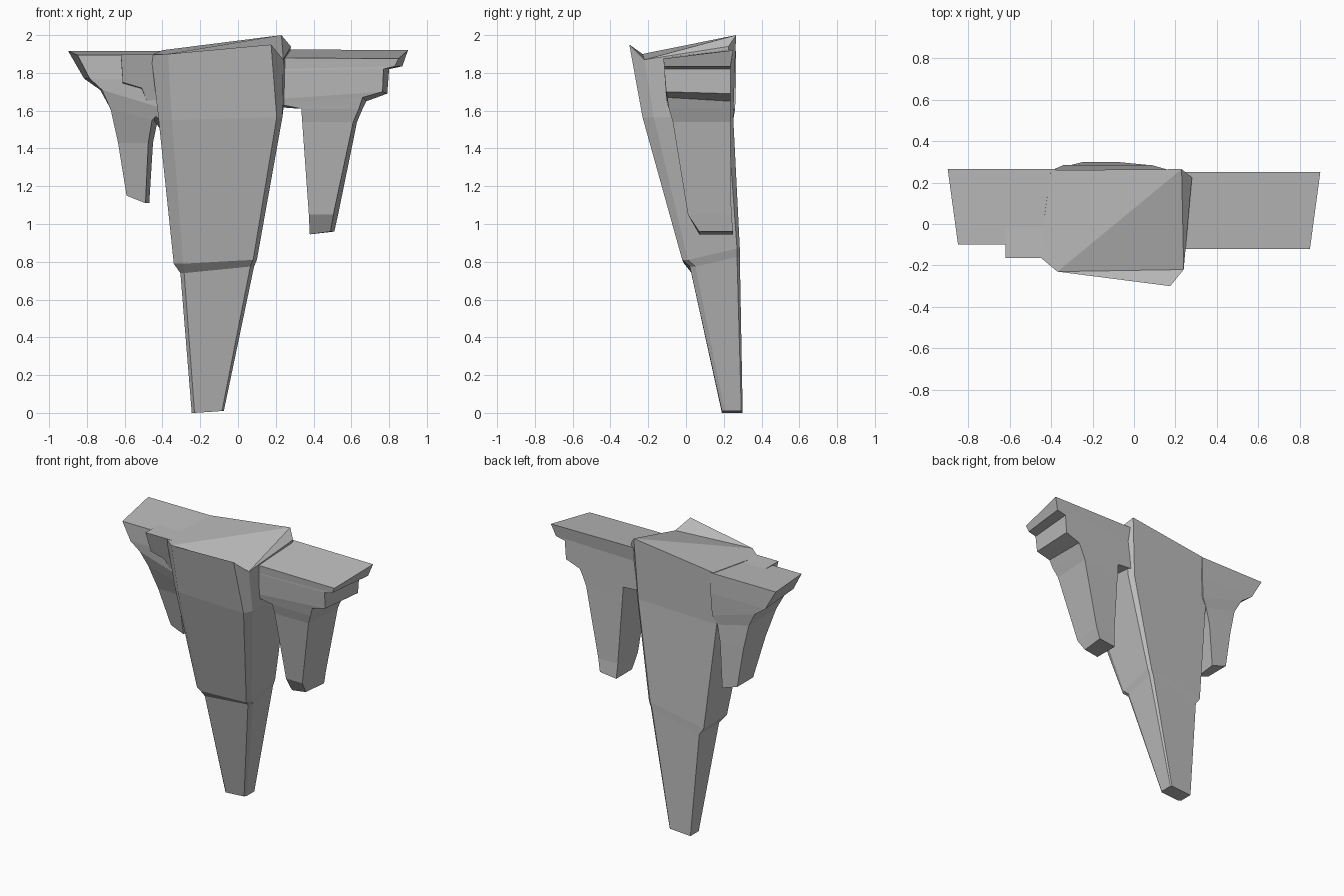
import bpy
import bmesh

cube = bpy.data.objects.get("Cube")
if cube:
    bpy.data.objects.remove(cube, do_unlink=True)

# One plain stone colour
STONE = (0.5, 0.5, 0.5, 1.0)
stone = bpy.data.materials.new("grey stone")
stone.use_nodes = True
stone.diffuse_color = STONE
stone.node_tree.nodes["Principled BSDF"].inputs["Base Color"].default_value = STONE


def loft(name, rings):
    """Skin a stack of equal-length rings and cap both ends."""
    bm = bmesh.new()
    loops = [[bm.verts.new(point) for point in ring] for ring in rings]
    count = len(loops[0])
    for lower, upper in zip(loops, loops[1:]):
        for i in range(count):
            j = (i + 1) % count
            bm.faces.new((lower[i], lower[j], upper[j], upper[i]))
    bm.faces.new(loops[0][::-1])
    bm.faces.new(loops[-1])
    bmesh.ops.triangulate(bm, faces=[f for f in bm.faces if len(f.verts) > 4])
    bmesh.ops.recalc_face_normals(bm, faces=bm.faces)
    mesh = bpy.data.meshes.new(name)
    bm.to_mesh(mesh)
    bm.free()
    mesh.materials.append(stone)
    part = bpy.data.objects.new(name, mesh)
    bpy.context.collection.objects.link(part)
    return part


def slab(z, left, right, front, back, spread_left=0, spread_right=0, tilt=0, lean=0):
    """Four-cornered ring; spread shifts the back corners, tilt raises the
    back and lean raises the right end."""
    return [(left, front, z),
            (right, front, z + lean),
            (right + spread_right, back, z + lean + tilt),
            (left + spread_left, back, z + tilt)]


def pillar(z, left, front_left, front_right, right, front, back,
           skew=0.0, chamfer=0.03, lean=0.0, rise=0.0):
    """Seven-cornered ring with cut front corners and one cut back corner."""
    return [(front_left, front + skew, z),
            (front_right, front, z + lean),
            (right, front + chamfer, z + lean),
            (right + rise * 0.1, back - chamfer / 2, z + lean + rise),
            (right - chamfer / 2, back, z + lean + rise),
            (left, back, z),
            (left, front + skew + chamfer, z)]


# Central column: a broad upper mass stepping in to a tapering spike
column_top = [(-0.37, -0.23, 1.9), (0.175, -0.3, 1.95), (0.24, -0.22, 1.87),
              (0.28, 0.225, 1.94), (0.23, 0.265, 2.0), (-0.4, 0.26, 1.92),
              (-0.46, -0.155, 1.895)]
loft("central_column", [
    pillar(z=0.0, left=-0.245, front_left=-0.23, front_right=-0.085, right=-0.075,
           front=0.19, back=0.3, chamfer=0.015, lean=0.01),
    pillar(z=0.74, left=-0.305, front_left=-0.285, front_right=0.065, right=0.085,
           front=0.02, back=0.285, skew=0.01, lean=0.035, rise=0.05),
    pillar(z=0.79, left=-0.34, front_left=-0.29, front_right=0.08, right=0.1,
           front=-0.02, back=0.285, skew=0.01, lean=0.02, rise=0.06),
    pillar(z=1.55, left=-0.42, front_left=-0.35, front_right=0.205, right=0.235,
           front=-0.23, back=0.25, skew=0.05, chamfer=0.06, lean=0.015),
    column_top,
])

# Right-hand ledge (model's own right) narrowing into its hanging spike
loft("right_arm", [
    slab(z=1.15, left=-0.59, right=-0.49, front=0.08, back=0.26,
         spread_right=0.02, lean=-0.04),
    slab(z=1.43, left=-0.635, right=-0.475, front=0.0, back=0.255, spread_right=0.025),
    slab(z=1.61, left=-0.675, right=-0.455, front=-0.06, back=0.25, spread_right=0.03,
         lean=-0.06),
    slab(z=1.71, left=-0.72, right=-0.39, front=-0.09, back=0.26, spread_left=-0.01,
         lean=-0.1),
    slab(z=1.77, left=-0.785, right=-0.38, front=-0.1, back=0.265, spread_left=-0.03),
    slab(z=1.895, left=-0.85, right=-0.38, front=-0.1, back=0.265, spread_left=-0.05,
         tilt=0.022),
])


# Stepped bracket joining the right arm to the column front
def bracket_ring(y, drop):
    outline = [(-0.62, 1.9), (-0.61, 1.75), (-0.51, 1.72), (-0.465, 1.61),
               (-0.36, 1.48), (-0.36, 1.9)]
    return [(x, y, z if z > 1.8 else z - drop) for x, z in outline]


bracket = loft("bracket", [bracket_ring(y=-0.165, drop=0), bracket_ring(y=0.1, drop=0.04)])
# Let the lower front edge recede with the column
for vert in bracket.data.vertices:
    if vert.co.y < 0:
        vert.co.y += 0.3 * (1.9 - vert.co.z)

# Left-hand ledge with two overhanging steps above its hanging spike
loft("left_arm", [
    slab(z=0.945, left=0.38, right=0.49, front=0.07, back=0.25, spread_right=0.02,
         lean=0.015),
    slab(z=1.05, left=0.375, right=0.505, front=0.01, back=0.24, spread_right=0.025),
    slab(z=1.54, left=0.34, right=0.61, front=-0.07, back=0.235, spread_right=0.02),
    slab(z=1.61, left=0.335, right=0.64, front=-0.09, back=0.235, spread_right=0.02),
    slab(z=1.64, left=0.19, right=0.66, front=-0.1, back=0.235, spread_right=0.02,
         lean=0.03, tilt=-0.02),
    slab(z=1.66, left=0.19, right=0.765, front=-0.105, back=0.235, spread_right=0.025,
         lean=0.04, tilt=-0.01),
    slab(z=1.81, left=0.19, right=0.77, front=-0.115, back=0.235, spread_right=0.03,
         lean=0.01),
    slab(z=1.82, left=0.19, right=0.83, front=-0.115, back=0.235, spread_right=0.04,
         lean=0.015),
    slab(z=1.88, left=0.19, right=0.85, front=-0.12, back=0.25, spread_right=0.05,
         tilt=0.045, lean=-0.005),
])
